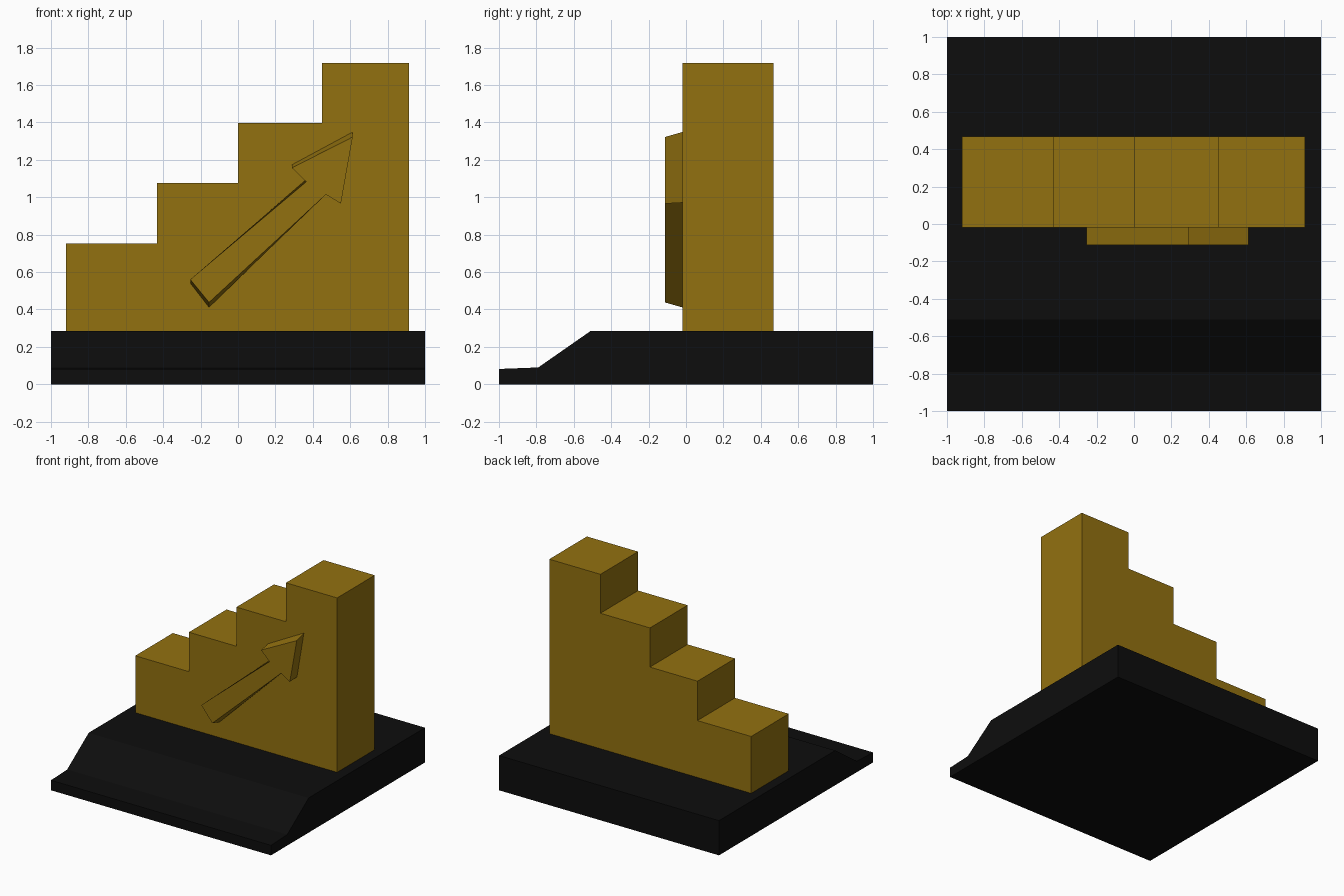
import bpy, bmesh

if "Cube" in bpy.data.objects:
    bpy.data.objects.remove(bpy.data.objects["Cube"])


def material(name, color):
    m = bpy.data.materials.new(name)
    m.diffuse_color = (*color, 1)
    m.use_nodes = True
    m.node_tree.nodes["Principled BSDF"].inputs["Base Color"].default_value = m.diffuse_color
    return m


def loft(name, ring_a, ring_b, mat):
    """Solid between two matching outlines, capped at both ends."""
    bm = bmesh.new()
    a = [bm.verts.new(p) for p in ring_a]
    b = [bm.verts.new(p) for p in ring_b]
    bm.faces.new(a)
    bm.faces.new(b[::-1])
    n = len(a)
    for i in range(n):
        j = (i + 1) % n
        bm.faces.new((a[j], a[i], b[i], b[j]))
    bmesh.ops.recalc_face_normals(bm, faces=bm.faces)
    mesh = bpy.data.meshes.new(name)
    bm.to_mesh(mesh)
    bm.free()
    mesh.materials.append(mat)
    obj = bpy.data.objects.new(name, mesh)
    bpy.context.collection.objects.link(obj)
    return obj


black = material("black", (0.004, 0.004, 0.004))
gold = material("gold", (0.29, 0.165, 0.005))

# Base: side profile with a sloped front lip
profile = [(-1, 0), (1, 0), (1, 0.285), (-0.51, 0.285), (-0.79, 0.09), (-1, 0.082)]
loft("base", [(-1, y, z) for y, z in profile], [(1, y, z) for y, z in profile], black)

# Staircase: four rising steps
edges = [-0.92, -0.432, 0.0, 0.45, 0.915]
heights = [0.752, 1.076, 1.398, 1.718]
steps = [(edges[-1], 0.285), (edges[0], 0.285)]
for left, right, z in zip(edges, edges[1:], heights):
    steps += [(left, z), (right, z)]
loft("stairs", [(x, -0.02, z) for x, z in steps], [(x, 0.468, z) for x, z in steps], gold)

# Rising arrow: front outline, flaring vertically towards the stairs
arrow = [(-0.255, 0.56), (-0.155, 0.438), (0.47, 1.015), (0.55, 0.966),
         (0.613, 1.322), (0.288, 1.157), (0.365, 1.083)]
flare = lambda z: 0.88 + (z - 0.88) * 1.06
loft("arrow", [(x, -0.113, z) for x, z in arrow],
     [(x, -0.02, flare(z)) for x, z in arrow], gold)
